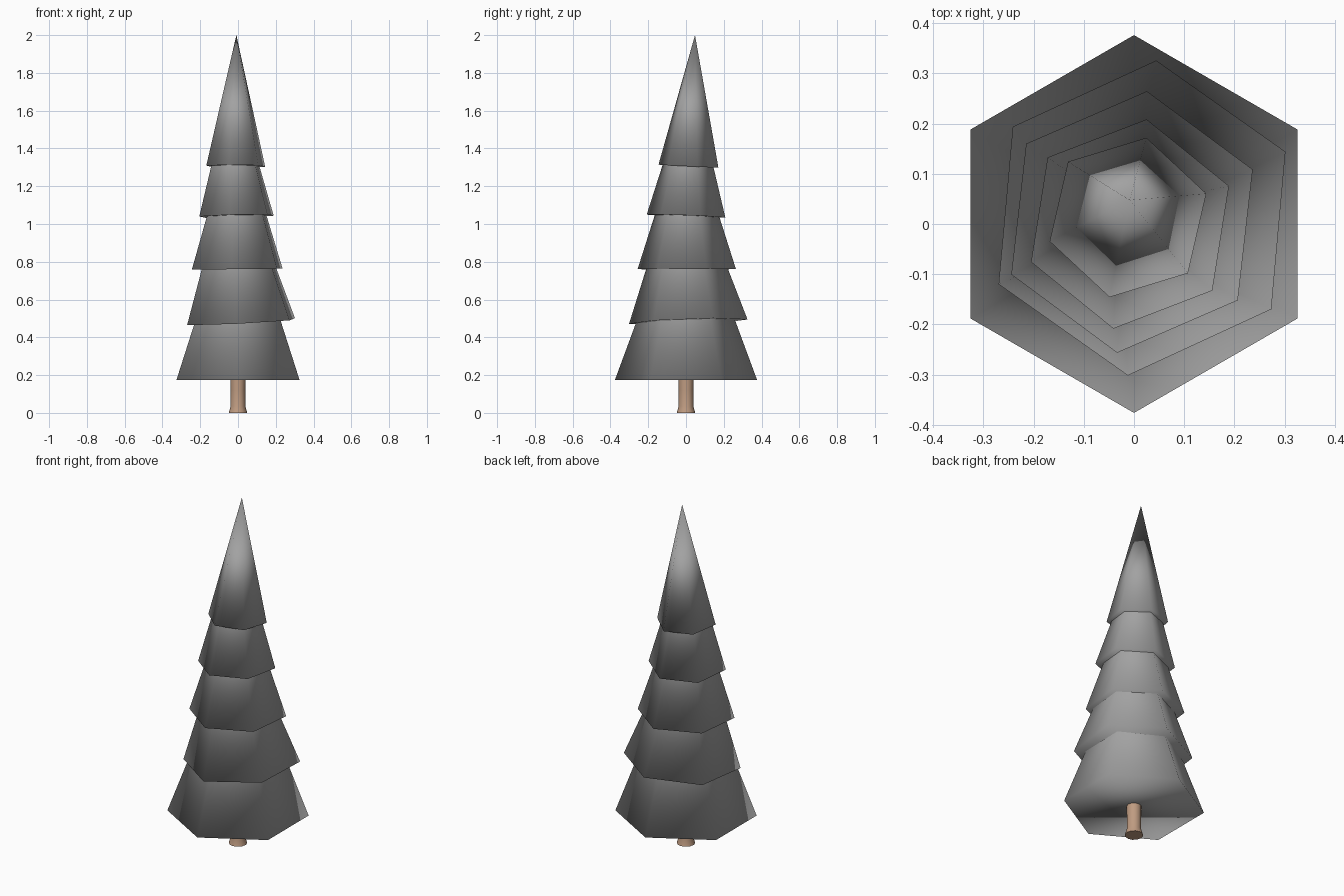
import bpy
import bmesh
from math import radians
from mathutils import Matrix, Vector

cube = bpy.data.objects.get("Cube")
if cube:
    bpy.data.objects.remove(cube, do_unlink=True)


def make_material(name, color):
    mat = bpy.data.materials.new(name)
    mat.use_nodes = True
    mat.diffuse_color = color
    mat.node_tree.nodes["Principled BSDF"].inputs["Base Color"].default_value = color
    return mat


needles = make_material("needle grey", (0.36, 0.36, 0.36, 1))
bark = make_material("bark brown", (0.52, 0.33, 0.22, 1))


def add_object(name, bm, mat):
    mesh = bpy.data.meshes.new(name)
    bm.to_mesh(mesh)
    bm.free()
    mesh.materials.append(mat)
    obj = bpy.data.objects.new(name, mesh)
    bpy.context.collection.objects.link(obj)
    return obj


def add_tier(name, center, radius, height, turn, slope):
    """Six-sided cone whose base plane leans by slope (dz/dx, dz/dy)."""
    bm = bmesh.new()
    bmesh.ops.create_cone(bm, cap_ends=True, segments=6, radius1=radius,
                          radius2=0, depth=height,
                          matrix=Matrix.Translation((0, 0, height / 2)))
    bmesh.ops.remove_doubles(bm, verts=bm.verts, dist=0.0001)
    up = Vector((-slope[0], -slope[1], 1)).normalized()
    lean = Vector((0, 0, 1)).rotation_difference(up).to_matrix().to_4x4()
    bm.transform(Matrix.Translation(center) @ lean @ Matrix.Rotation(radians(turn), 4, "Z"))
    for face in bm.faces:
        face.smooth = True
    return add_object(name, bm, needles)


# Foliage: stacked cones, each slightly turned and leaning
add_tier("foliage_bottom", (0, 0, 0.175), 0.376, 1.02, 0, (0, 0))
add_tier("foliage_lower", (0.016, 0.012, 0.483), 0.315, 0.90, -5.2, (0.05, 0.033))
add_tier("foliage_middle", (-0.004, 0.004, 0.761), 0.262, 0.82, -6.5, (0.01, 0))
add_tier("foliage_upper", (-0.008, 0, 1.042), 0.211, 0.75, -9, (0.025, -0.04))
add_tier("foliage_top", (-0.012, 0.013, 1.306), 0.163, 0.695, -13, (-0.005, -0.05))

# Trunk: a lathed profile with a flared foot
profile = [(0.049, 0), (0.039, 0.035), (0.039, 0.12), (0.041, 0.22)]
bm = bmesh.new()
points = [bm.verts.new((r, 0, z)) for r, z in profile]
edges = [bm.edges.new(pair) for pair in zip(points, points[1:])]
bmesh.ops.spin(bm, geom=points + edges, cent=(0, 0, 0), axis=(0, 0, 1),
               angle=radians(360), steps=12, use_merge=True)
bmesh.ops.remove_doubles(bm, verts=bm.verts, dist=0.0001)
bmesh.ops.holes_fill(bm, edges=bm.edges, sides=0)
bmesh.ops.recalc_face_normals(bm, faces=bm.faces)
trunk = add_object("trunk", bm, bark)
bpy.ops.object.select_all(action="DESELECT")
trunk.select_set(True)
bpy.context.view_layer.objects.active = trunk
bpy.ops.object.shade_smooth_by_angle(angle=radians(40))
